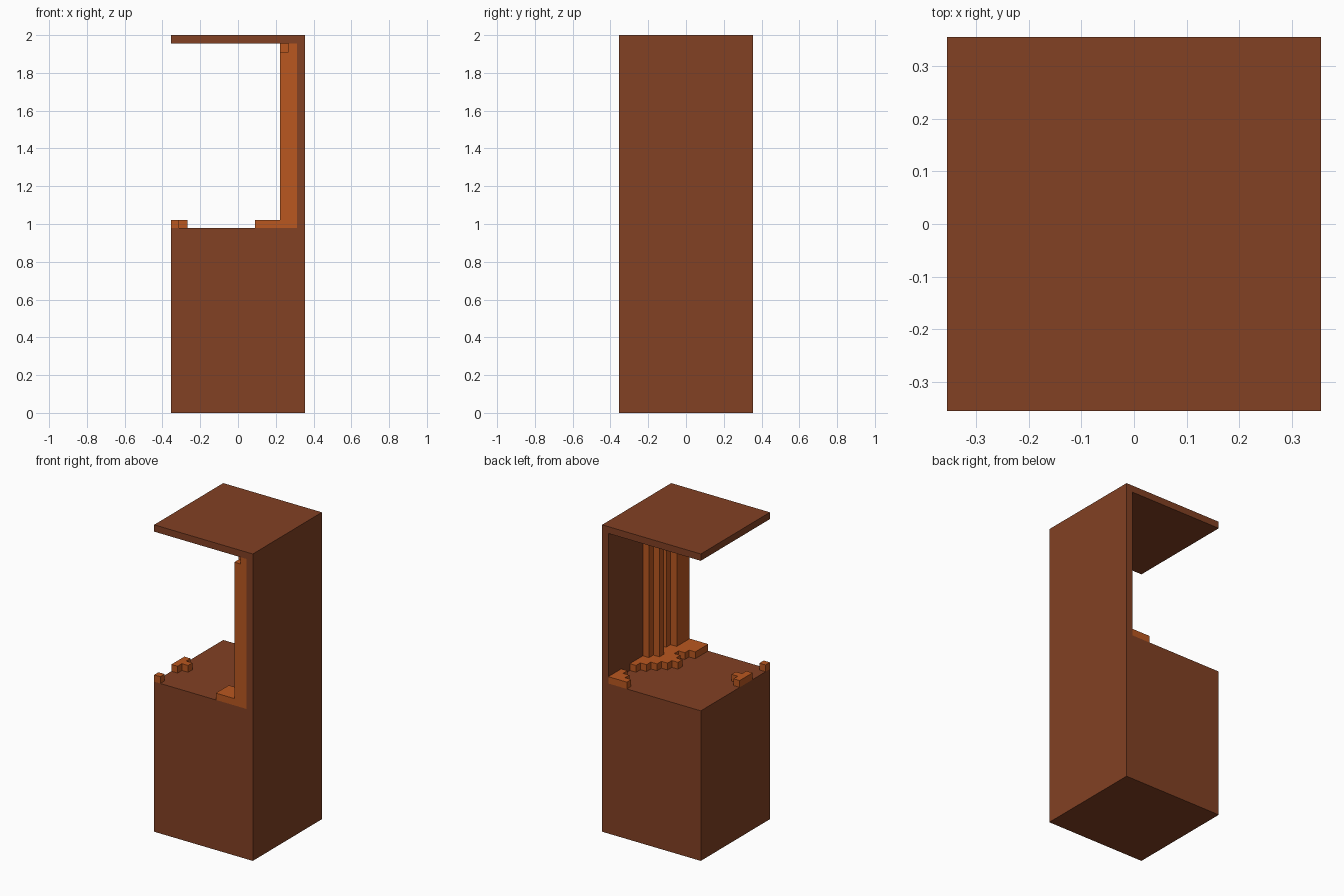
import bpy, bmesh
from mathutils import Vector

cube = bpy.data.objects.get("Cube")
if cube:
    bpy.data.objects.remove(cube, do_unlink=True)

U = 2 / 45              # one block
W, H = 16, 45           # footprint and height in blocks
FLOOR, CEIL, WALL = 22, 44, 15


def material(name, rgb):
    m = bpy.data.materials.new(name)
    m.use_nodes = True
    m.diffuse_color = (*rgb, 1)
    m.node_tree.nodes["Principled BSDF"].inputs["Base Color"].default_value = (*rgb, 1)
    return m


def place(i, j, k):
    return Vector(((i - W / 2) * U, (j - W / 2) * U, k * U))


def finish(bm, name, mat):
    bmesh.ops.recalc_face_normals(bm, faces=bm.faces)
    mesh = bpy.data.meshes.new(name)
    bm.to_mesh(mesh)
    bm.free()
    mesh.materials.append(mat)
    ob = bpy.data.objects.new(name, mesh)
    bpy.context.collection.objects.link(ob)
    return ob


def block_mesh(name, cells, mat):
    """Join unit blocks into one skin, leaving out the faces between them."""
    bm = bmesh.new()
    for cell in cells:
        for axis in range(3):
            for side in (0, 1):
                near = list(cell)
                near[axis] += 2 * side - 1
                if tuple(near) in cells:
                    continue
                quad = []
                for p, q in ((0, 0), (1, 0), (1, 1), (0, 1)):
                    c = list(cell)
                    c[axis] += side
                    c[(axis + 1) % 3] += p
                    c[(axis + 2) % 3] += q
                    quad.append(bm.verts.new(place(*c)))
                bm.faces.new(quad if side else quad[::-1])
    bmesh.ops.remove_doubles(bm, verts=bm.verts, dist=U / 100)
    return finish(bm, name, mat)


brown = material("dark brown", (0.223, 0.052, 0.017))
orange = material("rust orange", (0.491, 0.096, 0.0144))

# Cabinet shell: solid base, side wall and roof as one extruded profile
profile = [(0, 0), (W, 0), (W, H), (0, H), (0, CEIL), (WALL, CEIL), (WALL, FLOOR), (0, FLOOR)]
bm = bmesh.new()
face = bm.faces.new([bm.verts.new(place(x, 0, z)) for x, z in profile])
sweep = bmesh.ops.extrude_face_region(bm, geom=[face])
bmesh.ops.translate(bm, vec=(0, W * U, 0),
                    verts=[v for v in sweep["geom"] if isinstance(v, bmesh.types.BMVert)])
finish(bm, "cabinet_shell", brown)

# Floor growth beside the wall: length of each row, front to back
rows = [5, 5, 5, 4, 3, 4, 5, 4, 3, 2, 1]
growth = {(i, j, FLOOR) for j, n in enumerate(rows) for i in range(WALL - n, WALL)}

# Ridges climbing the wall: depth rows for the inner and outer layers
ridges = {WALL - 1: (0, 1, 2, 3, 5, 6, 7), WALL - 2: (0, 1, 2, 6)}
growth |= {(i, j, k) for i, js in ridges.items() for j in js for k in range(FLOOR, CEIL)}
growth.discard((WALL - 2, 0, CEIL - 1))
block_mesh("wall_growth", growth, orange)

# Stepped patch in the back corner
block_mesh("corner_patch",
           {(i, W - 1 - s, FLOOR) for s in range(3) for i in range(WALL - 3 + s, WALL)}, orange)

# Small patches along the open side
block_mesh("side_patch", {(0, j, FLOOR) for j in (4, 5, 6)} | {(1, 5, FLOOR)}, orange)
block_mesh("front_corner_block", {(0, 0, FLOOR)}, orange)
